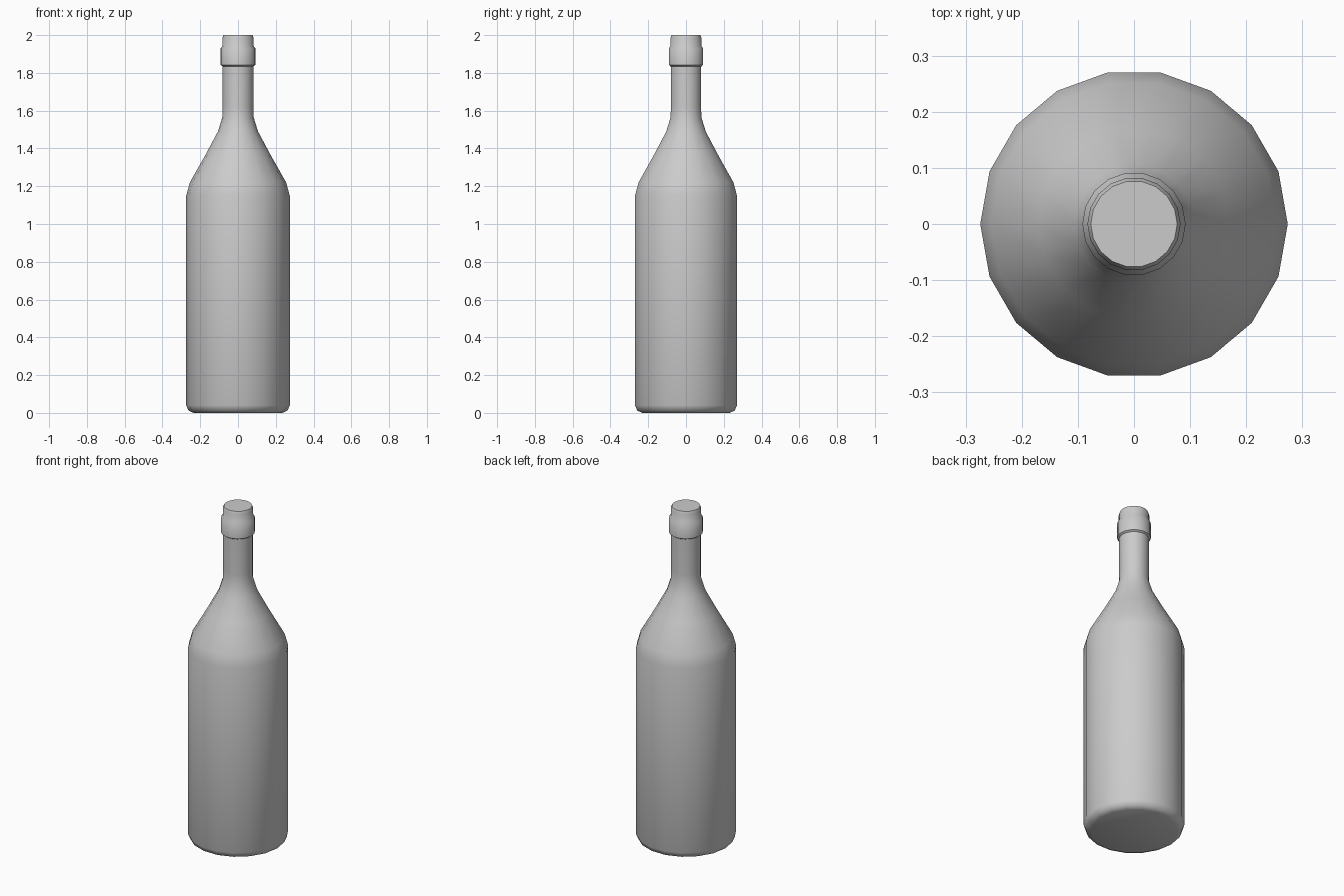
import bpy, bmesh, math

if "Cube" in bpy.data.objects:
    bpy.data.objects.remove(bpy.data.objects["Cube"])

SIDES = 18


def lathe(name, profile):
    """Revolve (radius, height) points round z and cap both ends."""
    bm = bmesh.new()
    rings = []
    for r, z in profile:
        rings.append([bm.verts.new((r * math.cos(2 * math.pi * i / SIDES),
                                    r * math.sin(2 * math.pi * i / SIDES), z))
                      for i in range(SIDES)])
    for a, b in zip(rings, rings[1:]):
        for i in range(SIDES):
            j = (i + 1) % SIDES
            bm.faces.new((a[i], a[j], b[j], b[i]))
    bm.faces.new(rings[0][::-1])
    bm.faces.new(rings[-1])
    mesh = bpy.data.meshes.new(name)
    bm.to_mesh(mesh)
    bm.free()
    obj = bpy.data.objects.new(name, mesh)
    bpy.context.collection.objects.link(obj)
    bpy.ops.object.select_all(action='DESELECT')
    obj.select_set(True)
    bpy.context.view_layer.objects.active = obj
    bpy.ops.object.shade_smooth_by_angle(angle=math.radians(50))
    return obj


# Whole bottle: base, body, shoulder, neck, collar and closed top
lathe("bottle", [
    (0.235, 0.0), (0.262, 0.012), (0.274, 0.04),      # rounded base
    (0.274, 1.15), (0.255, 1.22),                     # straight body
    (0.17, 1.37), (0.106, 1.49), (0.083, 1.565),      # sloping shoulder
    (0.081, 1.62), (0.082, 1.835),                    # neck
    (0.092, 1.842), (0.092, 1.93),                    # collar
    (0.083, 1.942), (0.083, 1.985), (0.077, 2.0),     # lip
])
